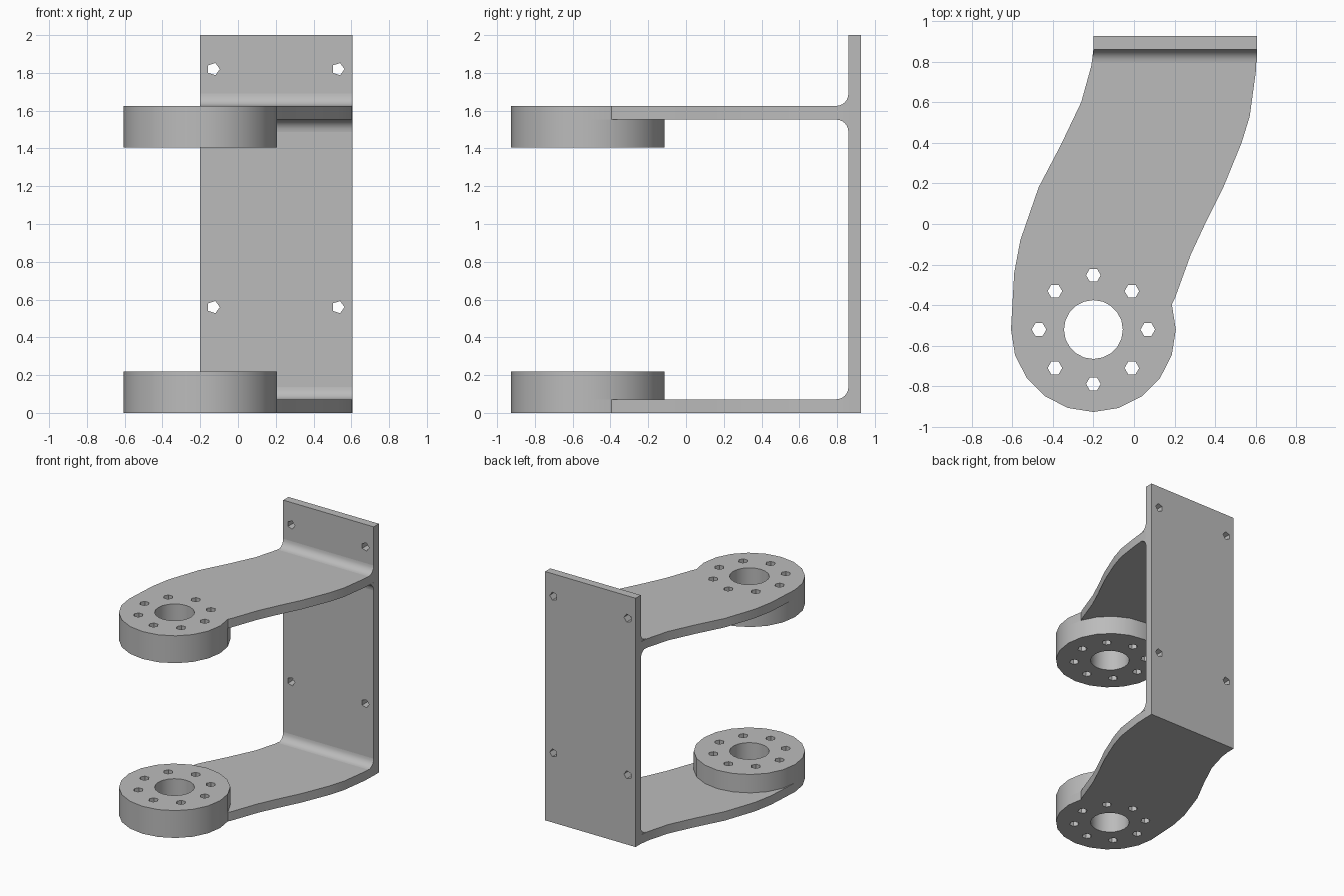
import bpy, bmesh
from math import sin, cos, pi, radians
from mathutils import Matrix

cube = bpy.data.objects.get("Cube")
if cube:
    bpy.data.objects.remove(cube, do_unlink=True)

grey = bpy.data.materials.new("plain grey")
grey.use_nodes = True
colour = (0.5, 0.5, 0.5, 1)
grey.diffuse_color = colour
grey.node_tree.nodes["Principled BSDF"].inputs["Base Color"].default_value = colour


def ring(cx, cy, r, n, start=0.0):
    return [(cx + r * cos(start + 2 * pi * i / n), cy + r * sin(start + 2 * pi * i / n))
            for i in range(n)]


def prism(name, loops, low, high, axes=Matrix.Identity(4)):
    """Extrude a flat outline (first loop) with holes (other loops) from low to high."""
    curve = bpy.data.curves.new(name, "CURVE")
    curve.dimensions = "2D"
    curve.fill_mode = "BOTH"
    curve.extrude = (high - low) / 2
    for loop in loops:
        spline = curve.splines.new("POLY")
        spline.points.add(len(loop) - 1)
        for point, (u, v) in zip(spline.points, loop):
            point.co = (u, v, 0, 1)
        spline.use_cyclic_u = True
    helper = bpy.data.objects.new(name + " outline", curve)
    bpy.context.collection.objects.link(helper)
    bpy.context.view_layer.update()
    graph = bpy.context.evaluated_depsgraph_get()
    mesh = bpy.data.meshes.new_from_object(helper.evaluated_get(graph))
    bpy.data.objects.remove(helper, do_unlink=True)
    # Weld the caps to the walls and move into place
    bm = bmesh.new()
    bm.from_mesh(mesh)
    bmesh.ops.remove_doubles(bm, verts=bm.verts, dist=0.0001)
    bm.transform(axes @ Matrix.Translation((0, 0, (low + high) / 2)))
    bmesh.ops.recalc_face_normals(bm, faces=bm.faces)
    bm.to_mesh(mesh)
    bm.free()
    mesh.materials.clear()
    mesh.materials.append(grey)
    obj = bpy.data.objects.new(name, mesh)
    bpy.context.collection.objects.link(obj)
    bpy.ops.object.select_all(action="DESELECT")
    obj.select_set(True)
    bpy.context.view_layer.objects.active = obj
    bpy.ops.object.shade_smooth_by_angle(angle=radians(30))
    return obj


# Shared sizes
HUB_X, HUB_Y, HUB_R = -0.2, -0.52, 0.406
LEFT, RIGHT, WALL, BACK = -0.2, 0.605, 0.86, 0.926
THICK, HUB_H, TOP = 0.072, 0.22, 1.625

# Hub bore and bolt circle
holes = [ring(HUB_X, HUB_Y, 0.145, 20)]
holes += [ring(x, y, 0.036, 6) for x, y in ring(HUB_X, HUB_Y, 0.268, 8)]

# Curved arm outline, ending in the round hub
right_edge = [(0.2, -0.37), (0.28, -0.15), (0.35, 0), (0.44, 0.18), (0.53, 0.4),
              (0.57, 0.53), (0.6, 0.75), (RIGHT, WALL)]
left_edge = [(LEFT, WALL), (-0.21, 0.78), (-0.26, 0.6), (-0.36, 0.39), (-0.47, 0.18),
             (-0.56, -0.08), (-0.59, -0.24)]
hub = ring(HUB_X, HUB_Y, HUB_R, 20, pi)
arm = left_edge + hub[:12] + right_edge

prism("lower_arm", [arm] + holes, 0, THICK)
prism("lower_hub", [hub] + holes, THICK, HUB_H)
prism("upper_arm", [arm] + holes, TOP - THICK, TOP)
prism("upper_hub", [hub] + holes, TOP - HUB_H, TOP - THICK)

# Upright mounting plate with four bolt holes (outline in x and z)
upright = Matrix(((1, 0, 0, 0), (0, 0, 1, 0), (0, 1, 0, 0), (0, 0, 0, 1)))
bolts = [ring(x, z, 0.034, 5) for x in (-0.13, 0.53) for z in (0.56, 1.82)]
plate = [(LEFT, 0), (RIGHT, 0), (RIGHT, 2), (LEFT, 2)]
prism("mounting_plate", [plate] + bolts, WALL, BACK, upright)

# Rounded fillets between arms and plate (outline in y and z)
sideways = Matrix(((0, 0, 1, 0), (1, 0, 0, 0), (0, 1, 0, 0), (0, 0, 0, 1)))
R = 0.065
for name, z, up in (("lower_fillet", THICK, 1), ("upper_fillet_top", TOP, 1),
                    ("upper_fillet_underside", TOP - THICK, -1)):
    arc = [(WALL - R + R * sin(a), z + up * R * (1 - cos(a)))
           for a in (pi / 2 * i / 6 for i in range(7))]
    prism(name, [[(WALL, z)] + arc], LEFT, RIGHT, sideways)
